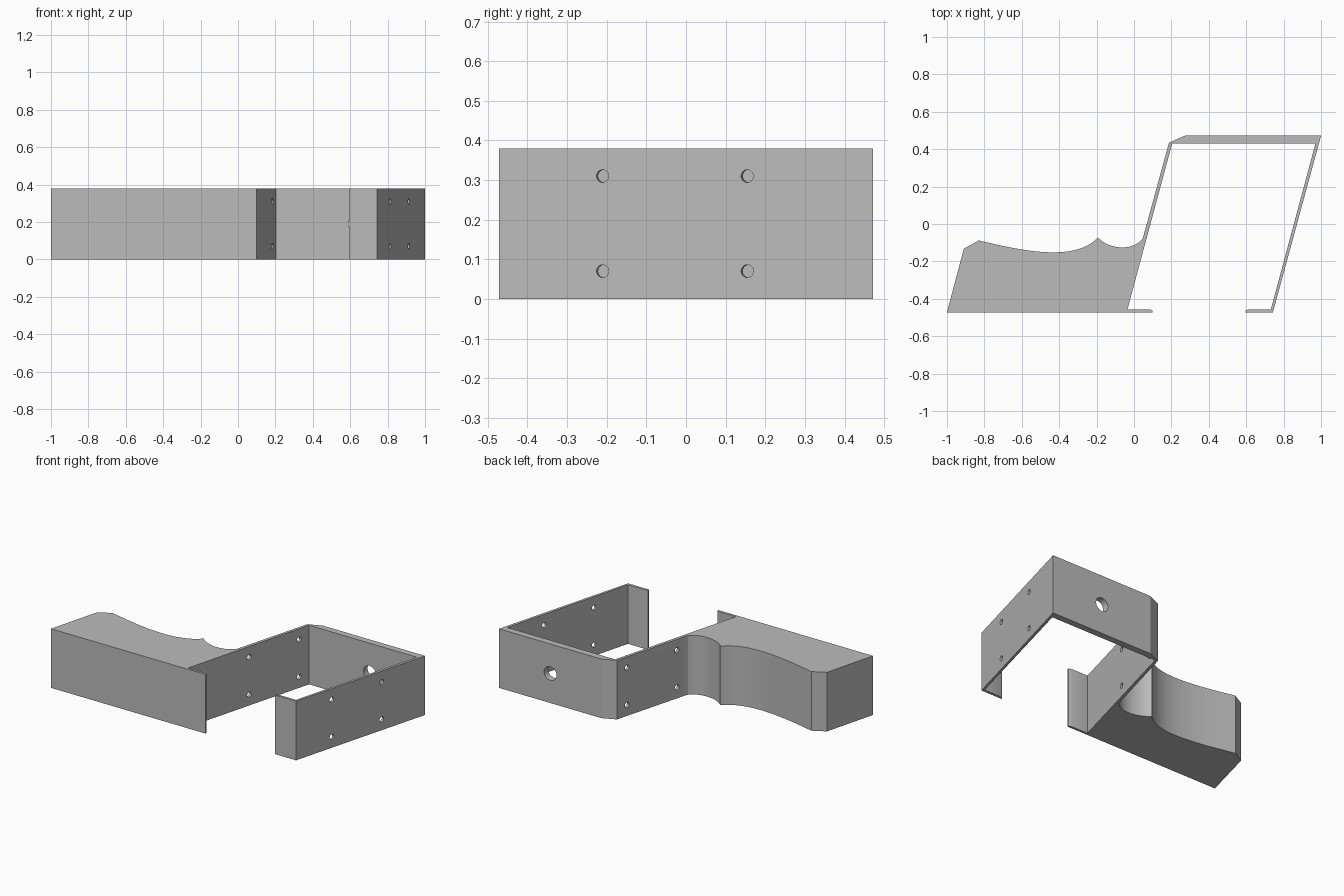
import bpy, bmesh, math
from mathutils import Vector

if "Cube" in bpy.data.objects:
    bpy.data.objects.remove(bpy.data.objects["Cube"])

HEIGHT = 0.38
HALF_Y = 0.472

grey = bpy.data.materials.new("plain grey")
grey.diffuse_color = (0.5, 0.5, 0.5, 1)
grey.use_nodes = True
grey.node_tree.nodes["Principled BSDF"].inputs["Base Color"].default_value = grey.diffuse_color


def bezier(p0, p1, p2, p3, n):
    """Points along a cubic curve, ends included."""
    pts = []
    for i in range(n + 1):
        t = i / n
        u = 1 - t
        pts.append(tuple(u**3 * a + 3*u*u*t * b + 3*u*t*t * c + t**3 * d
                         for a, b, c, d in zip(p0, p1, p2, p3)))
    return pts


def extrude_profile(name, pts):
    bm = bmesh.new()
    face = bm.faces.new([bm.verts.new((x, y, 0)) for x, y in pts])
    top = bmesh.ops.extrude_face_region(bm, geom=[face])["geom"]
    bmesh.ops.translate(bm, vec=(0, 0, HEIGHT),
                        verts=[v for v in top if isinstance(v, bmesh.types.BMVert)])
    bmesh.ops.recalc_face_normals(bm, faces=bm.faces)
    mesh = bpy.data.meshes.new(name)
    bm.to_mesh(mesh)
    bm.free()
    mesh.materials.append(grey)
    ob = bpy.data.objects.new(name, mesh)
    bpy.context.collection.objects.link(ob)
    return ob


# Grip with scooped back edge, running into the thin-walled bracket
profile = [(-1, -HALF_Y), (-0.91, -0.132)]
profile += bezier((-0.83, -0.088), (-0.62, -0.137), (-0.32, -0.21), (-0.193, -0.072), 24)
profile += bezier((-0.193, -0.072), (-0.14, -0.13), (-0.03, -0.145), (0.03, -0.095), 16)[1:]
profile += [(0.043, -0.083), (0.05, -0.066)]
# Outside of the bracket
profile += [(0.187, 0.435), (0.272, HALF_Y), (1, HALF_Y), (0.743, -HALF_Y)]
# Right lip, inside walls, left lip
profile += [(0.595, -HALF_Y), (0.595, -0.463), (0.615, -0.456), (0.732, -0.456),
            (0.97, 0.43), (0.204, 0.43), (-0.035, -0.456),
            (0.08, -0.456), (0.10, -0.463), (0.10, -HALF_Y)]
body = extrude_profile("grip_bracket", profile)

# Hole cutters: four screw holes in each slanted wall, one large hole at the back
normal = Vector((0.945, -0.255, 0)).normalized()
holes = []
for z in (0.07, 0.31):
    holes += [((0.805 + 0.27 * (y + 0.21), y, z), normal, 0.016) for y in (-0.208, 0.157)]
    holes += [((0.076 + 0.27 * y, y, z), normal, 0.016) for y in (-0.005, 0.36)]
holes.append(((0.635, 0.45, HEIGHT / 2), Vector((0, 1, 0)), 0.044))

bm = bmesh.new()
for centre, axis, radius in holes:
    made = bmesh.ops.create_cone(bm, cap_ends=True, segments=24,
                                 radius1=radius, radius2=radius, depth=0.1)["verts"]
    turn = Vector((0, 0, 1)).rotation_difference(axis).to_matrix()
    for v in made:
        v.co = turn @ v.co + Vector(centre)
mesh = bpy.data.meshes.new("hole_cutters")
bm.to_mesh(mesh)
bm.free()
mesh.materials.append(grey)
cutter = bpy.data.objects.new("hole_cutters", mesh)
bpy.context.collection.objects.link(cutter)
cutter.hide_render = True
cutter.hide_viewport = True

cut = body.modifiers.new("holes", 'BOOLEAN')
cut.operation = 'DIFFERENCE'
cut.solver = 'EXACT'
cut.object = cutter

# Apply the cut, drop the cutter, then shade the curved faces smooth
bpy.context.view_layer.objects.active = body
body.select_set(True)
bpy.ops.object.modifier_apply(modifier=cut.name)
bpy.data.objects.remove(cutter)
bpy.ops.object.shade_smooth_by_angle(angle=math.radians(20))
